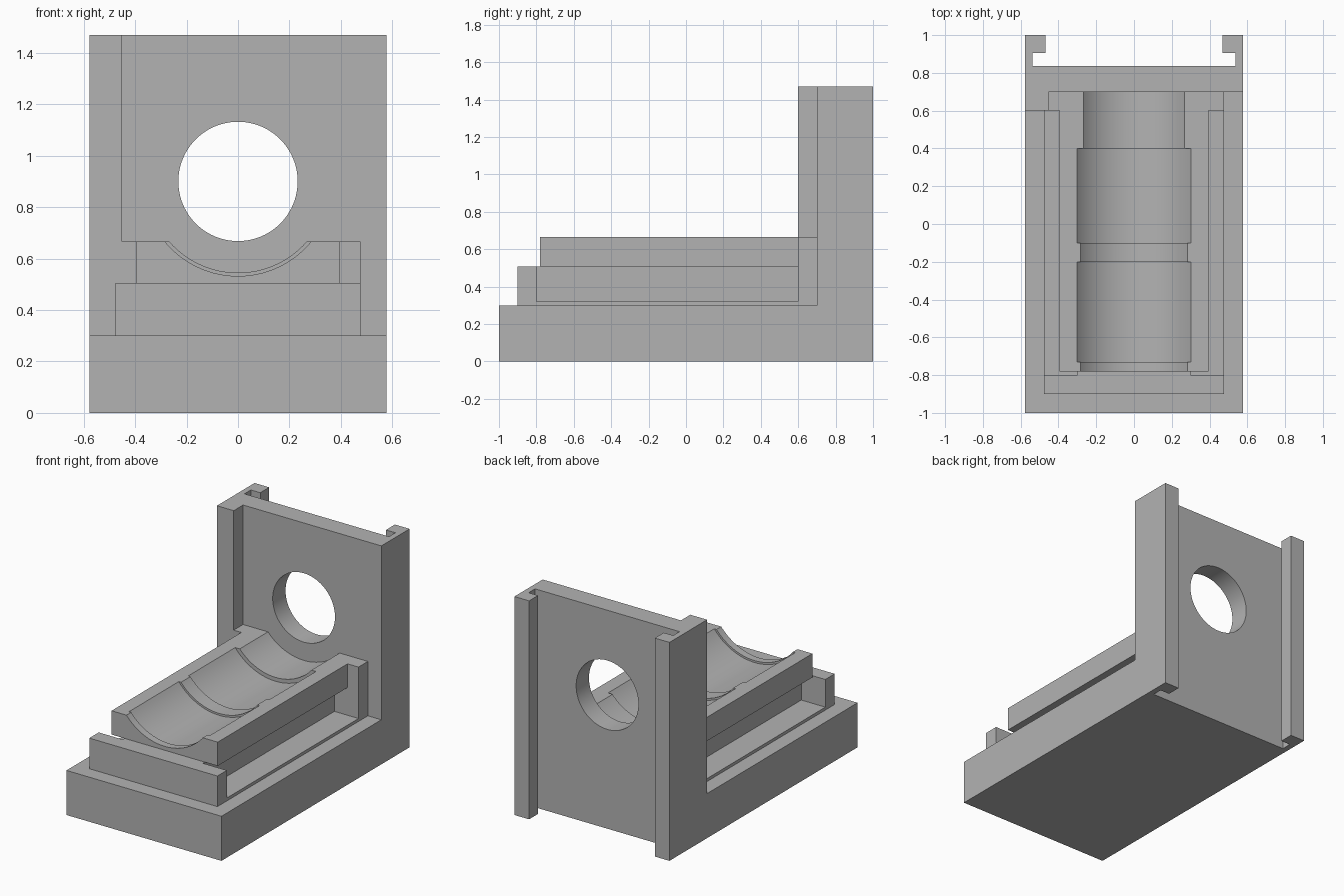
import bpy, bmesh, math
from mathutils import Matrix

cube = bpy.data.objects.get("Cube")
if cube:
    bpy.data.objects.remove(cube, do_unlink=True)

GREY = (0.45, 0.45, 0.45, 1)
grey = bpy.data.materials.new("light grey")
grey.use_nodes = True
grey.diffuse_color = GREY
grey.node_tree.nodes["Principled BSDF"].inputs["Base Color"].default_value = GREY

HALF, TOP, BASE = 0.577, 1.47, 0.30     # body half width, wall height, base height
BLOCK, SHELF, RIM = 0.477, 0.506, 0.666  # block half width, shelf height, cradle rim
AXIS = 0.90                              # height of the bore axis


def finish(name, bm):
    bmesh.ops.recalc_face_normals(bm, faces=bm.faces[:])
    mesh = bpy.data.meshes.new(name)
    bm.to_mesh(mesh)
    bm.free()
    mesh.materials.append(grey)
    obj = bpy.data.objects.new(name, mesh)
    bpy.context.collection.objects.link(obj)
    return obj


def box(name, x, y, z):
    bm = bmesh.new()
    bmesh.ops.create_cube(bm, size=1)
    for v in bm.verts:
        v.co = [r[0] if c < 0 else r[1] for c, r in zip(v.co, (x, y, z))]
    return finish(name, bm)


def bore(name, radius, y0, y1):
    bm = bmesh.new()
    bmesh.ops.create_cone(bm, cap_ends=True, segments=96, radius1=radius,
                          radius2=radius, depth=y1 - y0)
    turn = Matrix.Rotation(math.pi / 2, 4, 'X')
    move = Matrix.Translation((0, (y0 + y1) / 2, AXIS))
    bmesh.ops.transform(bm, matrix=move @ turn, verts=bm.verts[:])
    return finish(name, bm)


def side_profile(name, points, half):
    bm = bmesh.new()
    face = bm.faces.new([bm.verts.new((-half, y, z)) for y, z in points])
    new = bmesh.ops.extrude_face_region(bm, geom=[face])["geom"]
    bmesh.ops.translate(bm, vec=(2 * half, 0, 0),
                        verts=[g for g in new if isinstance(g, bmesh.types.BMVert)])
    return finish(name, bm)


def combine(target, tool, operation):
    tool.hide_render = True
    mod = target.modifiers.new("combine", 'BOOLEAN')
    mod.operation, mod.solver, mod.object = operation, 'EXACT', tool
    bpy.context.view_layer.objects.active = target
    bpy.ops.object.modifier_apply(modifier=mod.name)
    bpy.data.objects.remove(tool, do_unlink=True)


def smooth(obj):
    bpy.ops.object.select_all(action='DESELECT')
    obj.select_set(True)
    bpy.context.view_layer.objects.active = obj
    bpy.ops.object.shade_smooth_by_angle(angle=math.radians(30))


# L-shaped base and upright, with a T-slot in the back and a round hole
body = side_profile("base_and_upright", [(-1, 0), (1, 0), (1, TOP), (0.7, TOP),
                                         (0.7, BASE), (-1, BASE)], HALF)
combine(body, box("corner_pillar", (-HALF, -0.452), (0.6, 0.72), (0.28, TOP)), 'UNION')
combine(body, box("slot_cutter", (-0.538, 0.538), (0.837, 0.905), (-0.1, 1.6)), 'DIFFERENCE')
combine(body, box("slot_mouth_cutter", (-0.468, 0.468), (0.87, 1.1), (-0.1, 1.6)), 'DIFFERENCE')
combine(body, bore("hole_cutter", 0.232, 0.6, 1.1), 'DIFFERENCE')
smooth(body)

# Raised block under the cradle: sill, core, front plate and rear block
box("sill", (-BLOCK, BLOCK), (-0.9, 0.7), (BASE, 0.32))
box("core", (-0.298, 0.298), (-0.8, 0.6), (0.32, SHELF))
box("front_plate", (-BLOCK, BLOCK), (-0.9, -0.8), (0.32, SHELF))
box("rear_block", (-BLOCK, BLOCK), (0.6, 0.7), (0.32, SHELF))
for name, side in (("left", 1), ("right", -1)):
    x = sorted((side * 0.395, side * BLOCK))
    box(name + "_rear_cheek", x, (0.6, 0.7), (SHELF, RIM))

# Cradle with a stepped round trough
cradle = box("cradle", (-0.395, 0.395), (-0.78, 0.7), (SHELF, RIM))
for radius, y0, y1 in ((0.355, -1, 0.9), (0.368, -0.95, 0.35),
                       (0.381, -0.73, -0.2), (0.381, -0.1, 0.4)):
    combine(cradle, bore("trough_cutter", radius, y0, y1), 'DIFFERENCE')
smooth(cradle)
